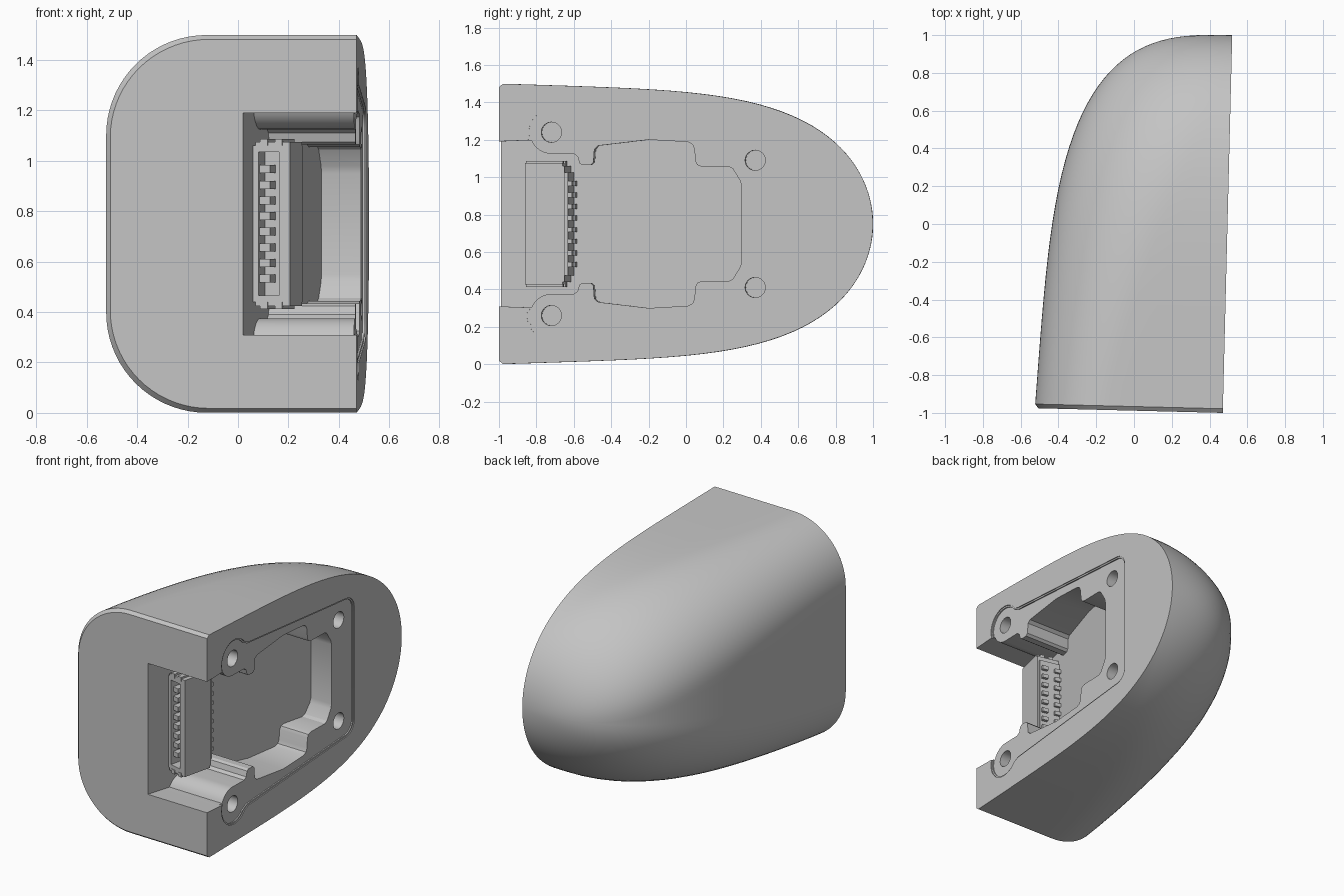
import bpy, bmesh, math
from mathutils import Matrix

if "Cube" in bpy.data.objects:
    bpy.data.objects.remove(bpy.data.objects["Cube"])

GREY = bpy.data.materials.new("plain_grey")
GREY.diffuse_color = (0.55, 0.55, 0.55, 1)
GREY.use_nodes = True
GREY.node_tree.nodes["Principled BSDF"].inputs["Base Color"].default_value = GREY.diffuse_color

# Working frame: flat side at x = 0, front at y = 0, mid height at z = 0
PLACE = Matrix.Translation((0.47, -1.0, 0.75)) @ Matrix.Rotation(-0.025, 4, 'Z')
SLOPE = 0.215


def floor_x(v):
    return -0.45 + SLOPE * v


def finish(name, bm, matrix=PLACE):
    bmesh.ops.recalc_face_normals(bm, faces=bm.faces)
    me = bpy.data.meshes.new(name)
    bm.to_mesh(me)
    bm.free()
    me.transform(matrix)
    me.materials.append(GREY)
    ob = bpy.data.objects.new(name, me)
    bpy.context.collection.objects.link(ob)
    return ob


def section(s, inset=0.0):
    """Cross-section: flat on the right, two rounded corners on the left."""
    d = 0.995 * (1 - 0.1 * s) * (1 - s ** 4) ** (1 / 3) - inset
    h = 0.75 * (1 - 0.085 * s) * math.sqrt(1 - s ** 4.7) - inset
    f = s ** 1.4
    rx, rz = d * (0.4 + 0.6 * f), h * (0.53 + 0.47 * f)
    half = [(-(d - rx) * i / 4, h) for i in range(4)]
    for i in range(19):
        a = math.pi / 2 * i / 18
        half.append((-(d - rx) - rx * math.sin(a), h - rz + rz * math.cos(a)))
    half += [(-d, (h - rz) * k) for k in (0.67, 0.33)]
    return half + [(-d, 0)] + [(x, -z) for x, z in reversed(half)]


def make_shell():
    bm = bmesh.new()
    stations = [(0, 0.018), (0.011, 0)]
    stations += [(1 - (1 - i / 36) ** 2.4, 0) for i in range(1, 36)]
    rings = []
    for s, inset in sorted(stations):
        rings.append([bm.verts.new((x, 2 * s, z)) for x, z in section(s, inset)])
    tip = bm.verts.new((0, 2, 0))
    for a, b in zip(rings, rings[1:]):
        for i in range(len(a) - 1):
            bm.faces.new((a[i], a[i + 1], b[i + 1], b[i]))
    last = rings[-1]
    for i in range(len(last) - 1):
        bm.faces.new((last[i], last[i + 1], tip))
    bm.faces.new(rings[0])
    bm.faces.new([r[0] for r in rings] + [tip] + [r[-1] for r in reversed(rings)])
    return finish("housing_shell", bm)


def arc(cy, cz, r, a0, a1, n):
    return [(cy + r * math.cos(math.radians(a0 + (a1 - a0) * i / n)),
             cz + r * math.sin(math.radians(a0 + (a1 - a0) * i / n)))
            for i in range(n + 1)]


def prism(name, pts, depth):
    """Prism from an outline (y, z) reaching inwards to depth(y)."""
    bm = bmesh.new()
    outer = [bm.verts.new((0.15, y + 1, z)) for y, z in pts]
    inner = [bm.verts.new((depth(y + 1), y + 1, z)) for y, z in pts]
    n = len(pts)
    for i in range(n):
        j = (i + 1) % n
        bm.faces.new((outer[i], outer[j], inner[j], inner[i]))
    bm.faces.new(outer)
    bm.faces.new(inner)
    ob = finish(name, bm)
    ob.hide_render = True
    return ob


def mirrored(half):
    return half + [(y, -z) for y, z in reversed(half)]


def cut(target, cutter):
    mod = target.modifiers.new("cut", 'BOOLEAN')
    mod.operation = 'DIFFERENCE'
    mod.solver = 'EXACT'
    mod.object = cutter
    bpy.context.view_layer.objects.active = target
    bpy.ops.object.modifier_apply(modifier=mod.name)
    bpy.data.objects.remove(cutter)


def smooth(ob):
    bpy.ops.object.select_all(action='DESELECT')
    ob.select_set(True)
    bpy.context.view_layer.objects.active = ob
    bpy.ops.object.shade_smooth_by_angle(angle=math.radians(28))


def boxes(name, specs, matrix):
    bm = bmesh.new()
    for x0, x1, y0, y1, z0, z1 in specs:
        m = Matrix.Translation(((x0 + x1) / 2, (y0 + y1) / 2, (z0 + z1) / 2))
        bmesh.ops.create_cube(bm, size=1,
                              matrix=m @ Matrix.Diagonal((x1 - x0, y1 - y0, z1 - z0, 1)))
    return finish(name, bm, matrix)


# Outer shell
shell = make_shell()

# Shallow cover recess, with a slightly smaller second step
for grow, deep in ((0.0, 0.006), (-0.01, 0.014)):
    lip = [(-1.1, 0.434), (-0.88, 0.443)]
    lip += arc(-0.72, 0.49, 0.13 + grow, 200, 38, 18)
    lip += [(-0.58, 0.55 + grow)] + arc(0.425, 0.378, 0.088 + grow, 85, 0, 8)
    cut(shell, prism("cover_recess_cutter", mirrored(lip), lambda v: -deep))

# Deep pocket with sloping floor, open to the front
pocket = [(-1.1, 0.437), (-0.87, 0.446)] + arc(-0.72, 0.49, 0.115, 202, 270, 8)
pocket += [(-0.6, 0.375), (-0.58, 0.36), (-0.57, 0.325), (-0.555, 0.315),
           (-0.51, 0.315), (-0.495, 0.33), (-0.49, 0.4), (-0.47, 0.418),
           (-0.2, 0.45), (0.01, 0.438), (0.035, 0.425), (0.045, 0.4),
           (0.05, 0.335), (0.06, 0.315), (0.085, 0.306),
           (0.23, 0.306), (0.25, 0.295), (0.29, 0.23), (0.298, 0.2)]
cut(shell, prism("pocket_cutter", mirrored(pocket), floor_x))

# Screw holes
for y, z in ((-0.72, 0.49), (0.37, 0.34)):
    for side in (1, -1):
        cut(shell, prism("hole_cutter", arc(y, side * z, 0.054, 0, 345, 23),
                         lambda v: -0.17))
smooth(shell)

# Connector lying on the sloping floor
seat = PLACE @ Matrix.Translation((floor_x(0.165), 0.165, 0)) \
    @ Matrix.Rotation(-math.atan(SLOPE), 4, 'Z')
parts = [
    (-0.005, 0.15, 0.11, 0.215, -0.31, 0.31),   # rear block
    (0.105, 0.15, 0.0, 0.205, -0.325, 0.325),   # cover plate
    (-0.005, 0.022, 0.0, 0.215, -0.31, 0.31),   # base plate
    (-0.005, 0.14, 0.21, 0.232, -0.275, 0.275),  # rear comb
]
for s in (1, -1):
    for x0, x1, y0, y1, a, b in ((0.01, 0.14, 0.0, 0.18, 0.285, 0.325),
                                 (0.03, 0.06, -0.004, 0.2, 0.31, 0.337),
                                 (0.09, 0.12, -0.004, 0.2, 0.31, 0.337)):
        z0, z1 = sorted((s * a, s * b))
        parts.append((x0, x1, y0, y1, z0, z1))
boxes("connector_housing", parts, seat)

# Contacts at the front and solder tails at the back
pins = []
for i in range(8):
    z = (i - 3.5) * 0.062
    pins.append((0.015, 0.065, 0.02, 0.12, z - 0.016, z + 0.016))
    pins.append((0.0, 0.04, 0.21, 0.248, z - 0.013, z + 0.013))
    pins.append((0.09, 0.13, 0.21, 0.252, z - 0.013, z + 0.013))
boxes("connector_pins", pins, seat)
